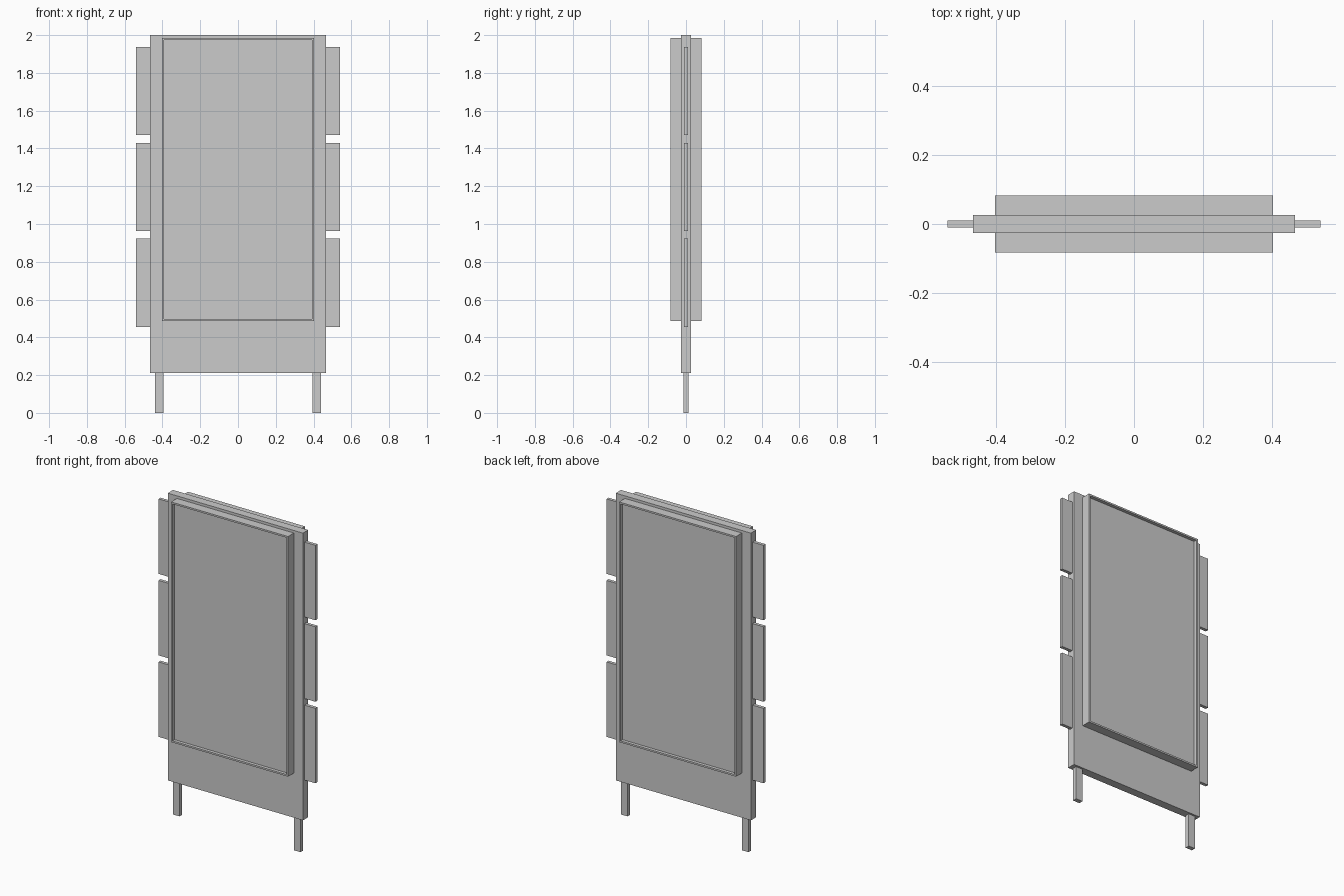
import bpy, bmesh

if "Cube" in bpy.data.objects:
    bpy.data.objects.remove(bpy.data.objects["Cube"])


def box(name, x, y, z):
    """Box from (min, max) ranges on each axis."""
    bm = bmesh.new()
    bmesh.ops.create_cube(bm, size=1)
    for v in bm.verts:
        v.co = [r[0] if c < 0 else r[1] for c, r in zip(v.co, (x, y, z))]
    mesh = bpy.data.meshes.new(name)
    bm.to_mesh(mesh)
    bm.free()
    obj = bpy.data.objects.new(name, mesh)
    bpy.context.collection.objects.link(obj)
    return obj


def recess(obj, side, border, depth):
    """Inset the face pointing to side * y and push it inwards."""
    bm = bmesh.new()
    bm.from_mesh(obj.data)
    bm.normal_update()
    face = max(bm.faces, key=lambda f: f.normal.y * side)
    bmesh.ops.inset_region(bm, faces=[face], thickness=border)
    rim = bmesh.ops.extrude_discrete_faces(bm, faces=[face])["faces"][0]
    bmesh.ops.translate(bm, verts=rim.verts, vec=(0, -side * depth, 0))
    bm.to_mesh(obj.data)
    bm.free()


# Main board
box("board", (-0.466, 0.466), (-0.026, 0.026), (0.21, 2.0))

# Framed display cases on the front and back
for side, label in ((-1, "front"), (1, "back")):
    y = sorted((side * 0.026, side * 0.083))
    case = box(label + "_display_case", (-0.403, 0.403), y, (0.487, 1.984))
    recess(case, side, 0.015, 0.02)

for side, label in ((-1, "left"), (1, "right")):
    # Legs
    box(label + "_leg", sorted((side * 0.394, side * 0.44)), (-0.0135, 0.0135), (0, 0.21))
    # Three side panels stacked with small gaps
    for i in range(3):
        z = 0.455 + i * 0.508
        box(f"{label}_side_panel_{i + 1}", sorted((side * 0.466, side * 0.541)),
            (-0.01, 0.01), (z, z + 0.467))
